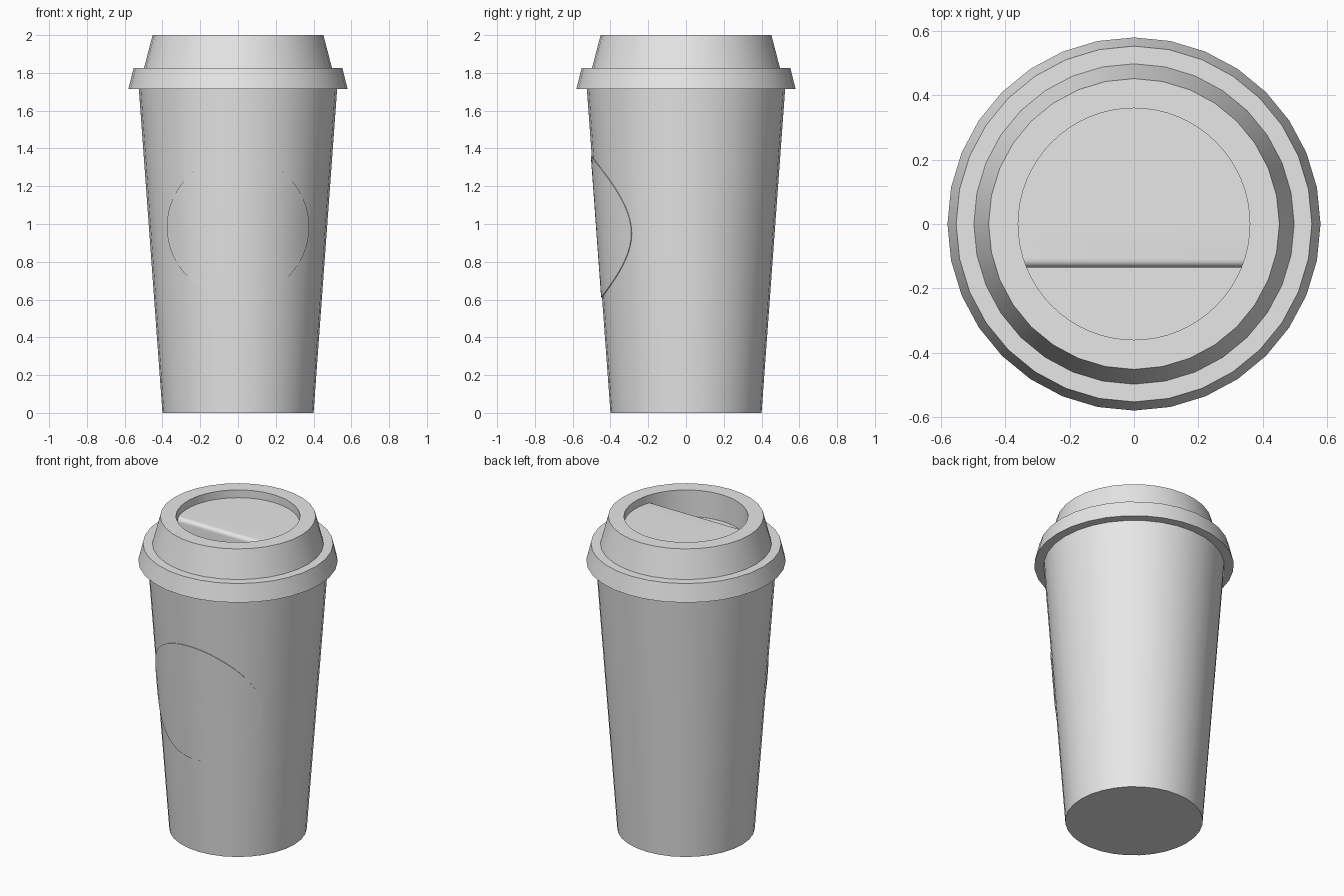
import bpy, bmesh
from math import sqrt, tau, radians
from mathutils import Vector

if "Cube" in bpy.data.objects:
    bpy.data.objects.remove(bpy.data.objects["Cube"])

GREY = (0.8, 0.8, 0.8, 1)
grey = bpy.data.materials.new("plain grey")
grey.use_nodes = True
grey.diffuse_color = GREY
grey.node_tree.nodes["Principled BSDF"].inputs["Base Color"].default_value = GREY

BASE_R, TOP_R, CUP_H = 0.40, 0.525, 1.715
RECESS_R, FLOOR_Z, PLATE_Z = 0.36, 1.83, 1.95


def finish(name, bm):
    """Turn a bmesh into a named, grey object."""
    bmesh.ops.recalc_face_normals(bm, faces=bm.faces)
    mesh = bpy.data.meshes.new(name)
    bm.to_mesh(mesh)
    bm.free()
    mesh.materials.append(grey)
    obj = bpy.data.objects.new(name, mesh)
    bpy.context.collection.objects.link(obj)
    return obj


def select(obj):
    bpy.ops.object.select_all(action="DESELECT")
    obj.select_set(True)
    bpy.context.view_layer.objects.active = obj


def smooth(obj):
    select(obj)
    bpy.ops.object.shade_smooth_by_angle(angle=radians(30))


def spin_profile(points, axis, centre, steps):
    """Spin a line of points into a full turn."""
    bm = bmesh.new()
    verts = [bm.verts.new(p) for p in points]
    for a, b in zip(verts, verts[1:]):
        bm.edges.new((a, b))
    bmesh.ops.spin(bm, geom=bm.verts[:] + bm.edges[:], cent=centre, axis=axis,
                   angle=tau, steps=steps)
    bmesh.ops.remove_doubles(bm, verts=bm.verts, dist=1e-4)
    return bm


def revolve(profile, steps=32):
    return spin_profile([(r, 0, z) for r, z in profile], (0, 0, 1), (0, 0, 0), steps)


# Tapered cup
cup = finish("cup", revolve([(0, 0), (BASE_R, 0), (TOP_R, CUP_H), (0, CUP_H)]))

# Lid with flared skirt, ledge and raised collar
lid = finish("lid", revolve([(0, CUP_H), (0.58, CUP_H), (0.553, 1.825), (0.498, 1.825),
                             (0.452, 2), (0, 2)]))

# Round drinking recess sunk into the lid
cutter = finish("recess_cutter", revolve([(0, FLOOR_Z), (RECESS_R, FLOOR_Z),
                                          (RECESS_R, 2.1), (0, 2.1)], 64))
cutter.hide_render = True
select(lid)
cut = lid.modifiers.new("recess", "BOOLEAN")
cut.operation = "DIFFERENCE"
cut.object = cutter
bpy.ops.object.modifier_apply(modifier=cut.name)
bpy.data.objects.remove(cutter)

# Raised rear shelf in the recess, with a rounded front edge
STEP_Y = -0.135
bm = bmesh.new()
ring = bmesh.ops.create_circle(bm, cap_ends=True, radius=RECESS_R, segments=64)["verts"]
bmesh.ops.translate(bm, verts=ring, vec=(0, 0, FLOOR_Z - 0.01))
up = bmesh.ops.extrude_face_region(bm, geom=bm.faces[:])["geom"]
bmesh.ops.translate(bm, verts=[v for v in up if isinstance(v, bmesh.types.BMVert)],
                    vec=(0, 0, PLATE_Z - FLOOR_Z + 0.01))
sliced = bmesh.ops.bisect_plane(bm, geom=bm.verts[:] + bm.edges[:] + bm.faces[:],
                                plane_co=(0, STEP_Y, 0), plane_no=(0, -1, 0),
                                clear_outer=True)["geom_cut"]
bmesh.ops.edgeloop_fill(bm, edges=[e for e in sliced if isinstance(e, bmesh.types.BMEdge)])
lip = [e for e in bm.edges
       if all(abs(v.co.y - STEP_Y) < 1e-4 and v.co.z > PLATE_Z - 1e-4 for v in e.verts)]
bmesh.ops.bevel(bm, geom=lip, offset=0.025, segments=5, profile=0.5, affect="EDGES")
shelf = finish("lid_shelf", bm)

# Round blank label wrapped on the front of the cup
LABEL_R, LABEL_Z, LABEL_T = 0.373, 0.985, 0.006
bm = spin_profile([(LABEL_R * i / 10, 0, LABEL_Z) for i in range(11)],
                  (0, 1, 0), (0, 0, LABEL_Z), 64)
for v in bm.verts:
    r = BASE_R + (TOP_R - BASE_R) * v.co.z / CUP_H
    v.co.y = -sqrt(r * r - v.co.x ** 2)
outer = bmesh.ops.extrude_face_region(bm, geom=bm.faces[:])["geom"]
for v in outer:
    if isinstance(v, bmesh.types.BMVert):
        v.co += Vector((v.co.x, v.co.y, 0)).normalized() * LABEL_T * 0.8
label = finish("label", bm)

for part in (cup, lid, shelf, label):
    smooth(part)
